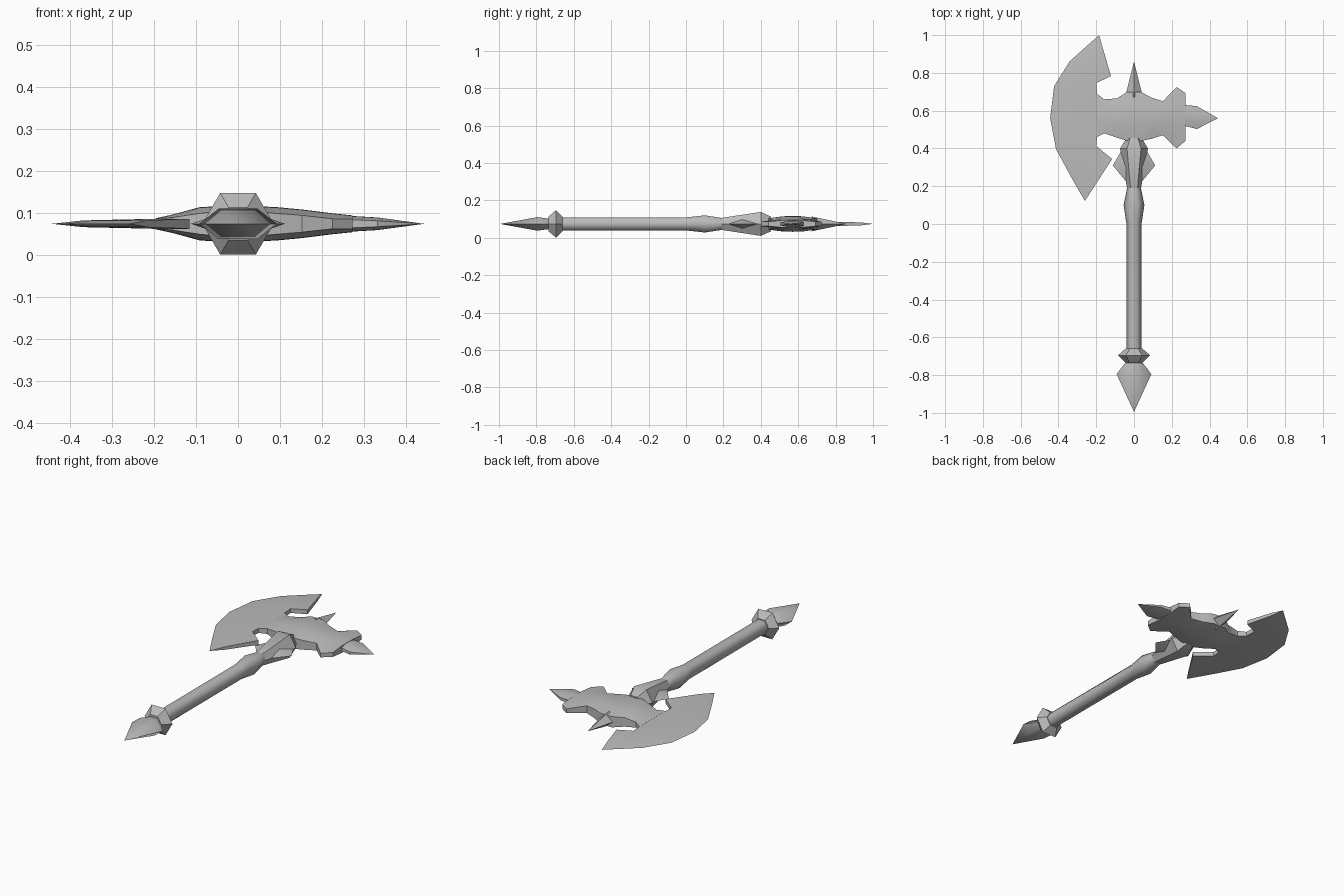
import bpy, bmesh, math

MID = 0.074  # height of the symmetry plane

cube = bpy.data.objects.get("Cube")
if cube:
    bpy.data.objects.remove(cube, do_unlink=True)

steel = bpy.data.materials.new("grey_steel")
steel.use_nodes = True
steel.diffuse_color = (0.5, 0.5, 0.5, 1)
steel.node_tree.nodes["Principled BSDF"].inputs["Base Color"].default_value = (0.5, 0.5, 0.5, 1)


def finish(bm, name, angle):
    """Clean the mesh, make the object and shade it."""
    bmesh.ops.remove_doubles(bm, verts=bm.verts, dist=0.0001)
    bmesh.ops.recalc_face_normals(bm, faces=bm.faces)
    mesh = bpy.data.meshes.new(name)
    bm.to_mesh(mesh)
    bm.free()
    mesh.materials.append(steel)
    obj = bpy.data.objects.new(name, mesh)
    obj.location.z = MID
    bpy.context.collection.objects.link(obj)
    bpy.ops.object.select_all(action='DESELECT')
    bpy.context.view_layer.objects.active = obj
    obj.select_set(True)
    bpy.ops.object.shade_smooth_by_angle(angle=math.radians(angle))
    return obj


def hex_loft(name, profile, angle):
    """Six-sided loft along y from (y, x radius, z radius) rings."""
    bm = bmesh.new()
    rings = []
    for y, rx, rz in profile:
        rings.append([bm.verts.new((rx * math.cos(i * math.pi / 3), y,
                                    rz * math.sin(i * math.pi / 3))) for i in range(6)])
    for a, b in zip(rings, rings[1:]):
        for i in range(6):
            j = (i + 1) % 6
            bm.faces.new((a[i], a[j], b[j], b[i]))
    bm.faces.new(rings[0])
    bm.faces.new(rings[-1])
    return finish(bm, name, angle)


def plate(name, rows, angle=35):
    """Mirrored plate from a grid of (x, y, half thickness) points."""
    bm = bmesh.new()
    top = [[bm.verts.new((x, y, h)) for x, y, h in r] for r in rows]
    low = [[bm.verts.new((x, y, -h)) for x, y, h in r] for r in rows]
    n, m = len(rows), len(rows[0])
    for g in (top, low):
        for i in range(n - 1):
            for j in range(m - 1):
                bm.faces.new((g[i][j], g[i + 1][j], g[i + 1][j + 1], g[i][j + 1]))
    rim = ([(i, 0) for i in range(n)] + [(n - 1, j) for j in range(1, m)]
           + [(i, m - 1) for i in range(n - 2, -1, -1)] + [(0, j) for j in range(m - 2, 0, -1)])
    for (a, b), (c, d) in zip(rim, rim[1:] + rim[:1]):
        bm.faces.new((top[a][b], top[c][d], low[c][d], low[a][b]))
    return finish(bm, name, angle)


def pyramid(name, base, apex):
    """Pointed solid over a four-point base."""
    bm = bmesh.new()
    b = [bm.verts.new(p) for p in base]
    tip = bm.verts.new(apex)
    for i in range(4):
        bm.faces.new((b[i], b[(i + 1) % 4], tip))
    bm.faces.new(b)
    return finish(bm, name, 30)


# Handle parts
hex_loft("shaft", [(-0.67, .04, .04), (0, .04, .04), (0.1, .055, .053), (0.19, .037, .037)], 65)
hex_loft("collar", [(0.19, .037, .037), (0.4, .074, .074), (0.455, .04, .045)], 35)
hex_loft("pommel_ring", [(-0.66, .045, .045), (-0.695, .085, .085), (-0.735, .045, .045)], 35)
hex_loft("pommel", [(-0.72, .035, .03), (-0.795, .092, .042), (-0.995, 0, 0)], 65)

# Side fins on the collar
for side, word in ((1, "left"), (-1, "right")):
    pyramid(word + "_fin", [(side * .03, .21, 0), (side * .03, .3, .028),
                            (side * .06, .4, 0), (side * .03, .3, -.028)], (side * .112, .31, 0))

# Spike on the end
pyramid("end_spike", [(-.04, .7, 0), (0, .67, .04), (.04, .7, 0), (0, .67, -.04)], (0, .86, 0))

# Crescent blade, lofted from the inner edge to the cutting edge
outer = [(-.185, 1), (-.34, .862), (-.423, .73), (-.444, .56), (-.413, .397), (-.333, .249), (-.26, .122)]
inner = [(-.122, .783), (-.2, .746), (-.196, .688), (-.196, .57), (-.196, .46), (-.2, .413), (-.116, .344)]
rows = []
for t, h in ((0, .012), (.7, .008), (1, 0)):
    rows.append([(a + (c - a) * t, b + (d - b) * t, h) for (a, b), (c, d) in zip(inner, outer)])
plate("crescent_blade", rows)

# Hub and back flare: x, low y, high y, thickness in the middle and at the rim
stations = [(-.197, .46, .688, .013, .012), (-.156, .48, .66, .022, .015), (-.09, .457, .665, .04, .025),
            (-.037, .44, .7, .042, .03), (.037, .44, .7, .042, .03), (.09, .45, .67, .04, .025),
            (.153, .47, .65, .034, .02), (.225, .4, .725, .025, .012), (.273, .44, .693, .02, .012)]


def cross(x, lo, hi, mid, rim):
    w = hi - lo
    return [(x, lo, rim), (x, lo + w * .3, mid * .97), (x, lo + w * .5, mid),
            (x, hi - w * .3, mid * .97), (x, hi, rim)]


plate("hub", [cross(*s) for s in stations])

# Arrow-shaped back point
plate("back_point", [cross(*s) for s in ((.265, .52, .63, .019, .01), (.333, .503, .624, .015, .007),
                                         (.444, .56, .56, 0, 0))])
